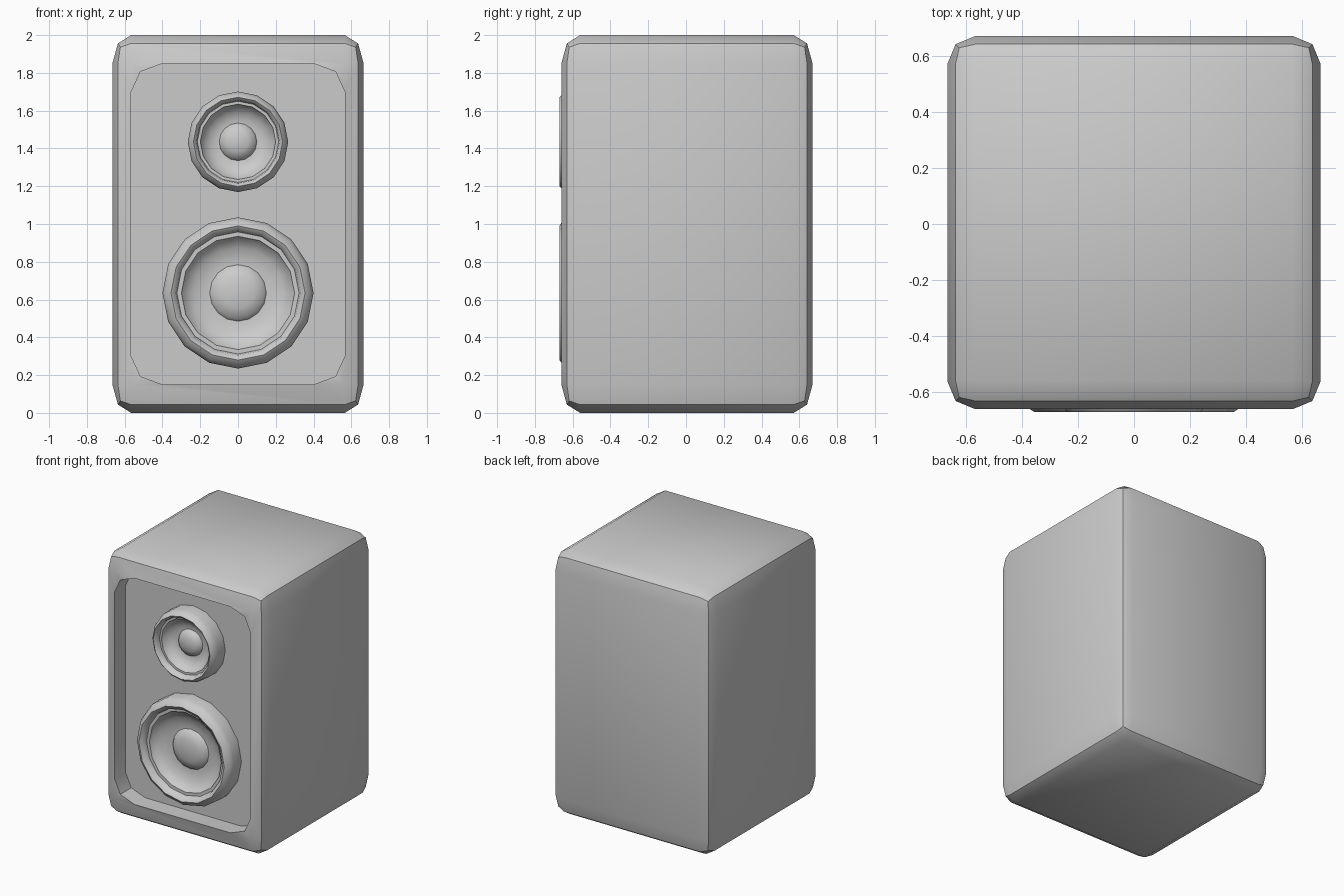
import bpy, bmesh, math
from mathutils import Vector

if "Cube" in bpy.data.objects:
    bpy.data.objects.remove(bpy.data.objects["Cube"], do_unlink=True)

grey = bpy.data.materials.new("light grey")
grey.use_nodes = True
GREY = (0.6, 0.6, 0.6, 1)
grey.diffuse_color = GREY
grey.node_tree.nodes["Principled BSDF"].inputs["Base Color"].default_value = GREY


def finish(bm, name, angle):
    bmesh.ops.recalc_face_normals(bm, faces=bm.faces)
    mesh = bpy.data.meshes.new(name)
    bm.to_mesh(mesh)
    bm.free()
    mesh.materials.append(grey)
    obj = bpy.data.objects.new(name, mesh)
    bpy.context.collection.objects.link(obj)
    bpy.ops.object.select_all(action='DESELECT')
    obj.select_set(True)
    bpy.context.view_layer.objects.active = obj
    bpy.ops.object.shade_smooth_by_angle(angle=math.radians(angle))
    return obj


# Cabinet: rounded cube stretched into a tall box
PANEL_DEPTH = 0.13
bm = bmesh.new()
bmesh.ops.create_cube(bm, size=2)
bmesh.ops.bevel(bm, geom=bm.edges[:], offset=0.15, segments=2, profile=0.5,
                affect='EDGES')
for v in bm.verts:
    v.co = Vector((v.co.x * 0.665, v.co.y * 0.665 + 0.005, v.co.z + 1))

# Split the front face's edges where its rounded corners begin
bm.faces.ensure_lookup_table()
front = min(bm.faces, key=lambda f: f.calc_center_median().y)
corners = list(front.verts)
CUT = Vector((0.165, 0, 0.15))
for edge in list(front.edges):
    a, b = edge.verts
    span = b.co - a.co
    cut = CUT.x if abs(span.x) > abs(span.z) else CUT.z
    _, near = bmesh.utils.edge_split(edge, a, cut / span.length)
    rest = next(e for e in near.link_edges if b in e.verts)
    bmesh.utils.edge_split(rest, b, cut / (b.co - near.co).length)

# Cut off each corner with a two-step curve
for c in corners:
    loop = next(l for l in front.loops if l.vert == c)
    before, after = loop.link_loop_prev.vert, loop.link_loop_next.vert
    mid = c.co + 0.293 * ((before.co - c.co) + (after.co - c.co))
    bmesh.utils.face_split(front, before, after, coords=[mid])
    front = max((f for f in bm.faces if before in f.verts and after in f.verts
                 and abs(f.normal.y) > 0.99), key=lambda f: f.calc_area())

# Sink the remaining middle to make the recessed front panel
ext = bmesh.ops.extrude_face_region(bm, geom=[front])
bmesh.ops.translate(bm, vec=(0, PANEL_DEPTH, 0),
                    verts=[g for g in ext["geom"] if isinstance(g, bmesh.types.BMVert)])
if front.is_valid:
    bmesh.ops.delete(bm, geom=[front], context='FACES_ONLY')
finish(bm, "cabinet", 40)

# Drivers: (radius, height above panel) from outer rim to dome centre
PROFILE = [(0.40, -0.01), (0.40, 0.085), (0.385, 0.12), (0.355, 0.14),
           (0.33, 0.125), (0.323, 0.095), (0.30, 0.095), (0.295, 0.08),
           (0.24, 0.048), (0.19, 0.032), (0.15, 0.03),
           (0.135, 0.05), (0.08, 0.068), (0, 0.074)]
SIDES = 16


def driver(name, z, scale):
    bm = bmesh.new()
    panel_y = -0.66 + PANEL_DEPTH
    verts = [bm.verts.new((r * scale, panel_y - h, z)) for r, h in PROFILE]
    edges = [bm.edges.new(p) for p in zip(verts, verts[1:])]
    bmesh.ops.spin(bm, geom=verts + edges, cent=(0, 0, z), axis=(0, 1, 0),
                   angle=math.tau, steps=SIDES)
    bmesh.ops.remove_doubles(bm, verts=bm.verts, dist=0.0005)
    obj = finish(bm, name, 50)
    # Open shell must face out towards the front
    dome = min(obj.data.polygons, key=lambda p: p.center.x ** 2 + (p.center.z - z) ** 2)
    if dome.normal.y > 0:
        obj.data.flip_normals()


driver("woofer", 0.635, 1.0)
driver("tweeter", 1.435, 0.665)
